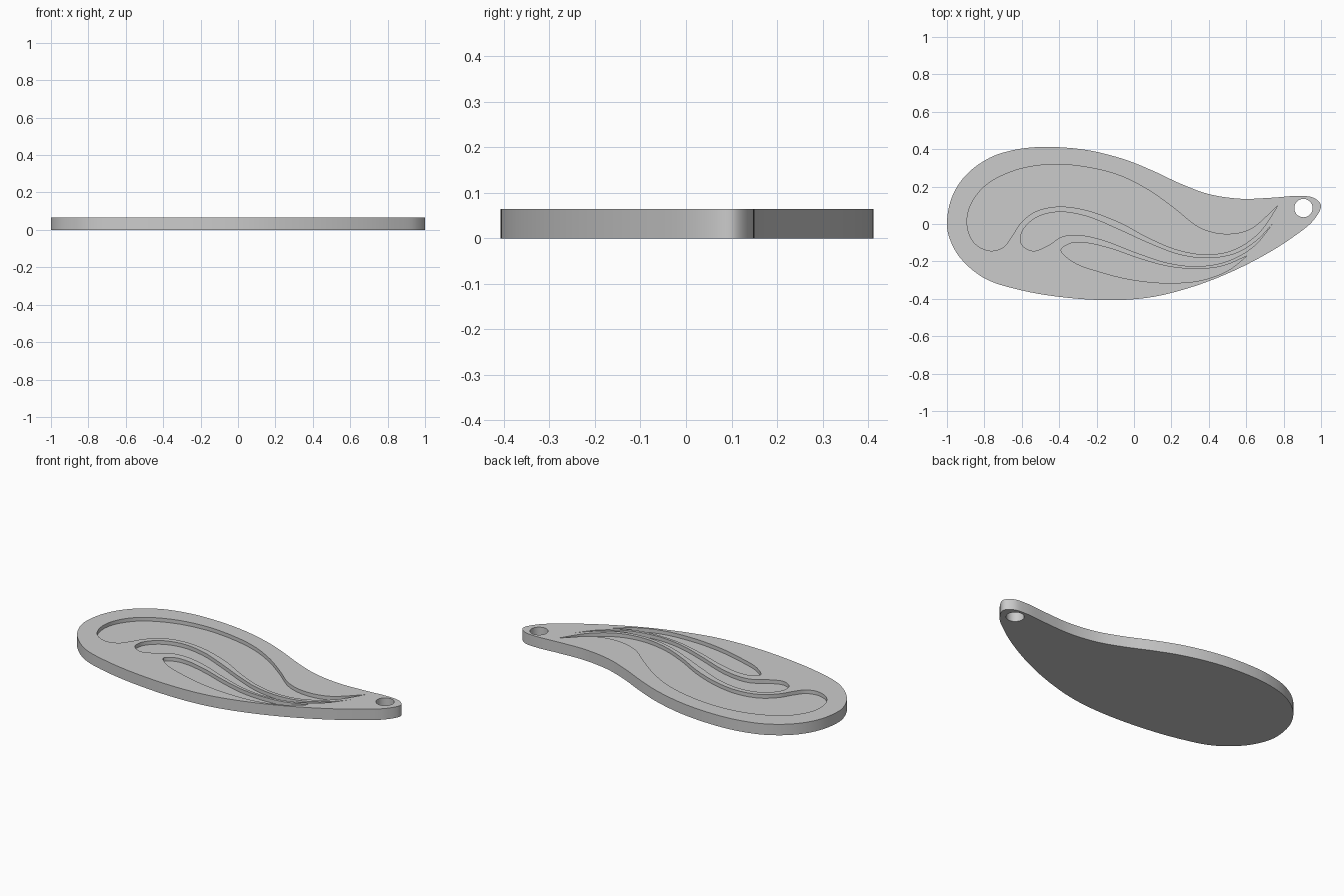
import bpy
import bmesh
import math
from mathutils import Vector

default_cube = bpy.data.objects.get("Cube")
if default_cube:
    bpy.data.objects.remove(default_cube, do_unlink=True)

THICKNESS = 0.065
RECESS_FLOOR = 0.043
STEPS = 7

grey = bpy.data.materials.new("plain grey")
grey.use_nodes = True
grey_colour = (0.6, 0.6, 0.6, 1)
grey.diffuse_color = grey_colour
grey.node_tree.nodes["Principled BSDF"].inputs["Base Color"].default_value = grey_colour


def smooth_loop(points, pointed=False):
    """Centripetal spline through points in hundredths; a pointed loop has a sharp corner at its first point."""
    pts = [Vector(p) / 100 for p in points]
    count = len(pts)
    result = []
    for i in range(count):
        b, c = pts[i], pts[(i + 1) % count]
        a, d = pts[i - 1], pts[(i + 2) % count]
        if pointed and i == 0:
            a = b + (b - c) * 0.5
        if pointed and i == count - 1:
            d = c + (c - b) * 0.5
        ab, bc, cd = (math.sqrt((q - p).length) for p, q in ((a, b), (b, c), (c, d)))
        start = (c - b) + bc * ((b - a) / ab - (c - a) / (ab + bc))
        end = (c - b) + bc * ((d - c) / cd - (d - b) / (bc + cd))
        for step in range(STEPS):
            t = step / STEPS
            s = 1 - t
            result.append(b * s * s * (1 + t + t) + c * t * t * (1 + s + s)
                          + start * t * s * s - end * t * t * s)
    return result


def make_slab(name, outline, bottom, top):
    """Extrude a flat outline between two heights."""
    bm = bmesh.new()
    base = bm.faces.new([bm.verts.new((p.x, p.y, bottom)) for p in outline])
    extruded = bmesh.ops.extrude_face_region(bm, geom=[base])["geom"]
    raised = [v for v in extruded if isinstance(v, bmesh.types.BMVert)]
    bmesh.ops.translate(bm, verts=raised, vec=(0, 0, top - bottom))
    bmesh.ops.recalc_face_normals(bm, faces=bm.faces)
    mesh = bpy.data.meshes.new(name)
    bm.to_mesh(mesh)
    bm.free()
    mesh.materials.append(grey)
    obj = bpy.data.objects.new(name, mesh)
    bpy.context.collection.objects.link(obj)
    return obj


def carve(target, name, outline, bottom):
    """Cut an outline into the target from above, down to the given height."""
    cutter = make_slab(name, outline, bottom, THICKNESS * 2)
    cutter.hide_render = True
    bpy.context.view_layer.objects.active = target
    cut = target.modifiers.new(name, "BOOLEAN")
    cut.operation = "DIFFERENCE"
    cut.solver = "EXACT"
    cut.object = cutter
    bpy.ops.object.modifier_apply(modifier=cut.name)
    bpy.data.objects.remove(cutter, do_unlink=True)


# Leaf-shaped plate
plate_outline = smooth_loop([
    (-100, 0), (-97.5, 14), (-90, 26), (-77, 35.5), (-62, 40), (-46, 41.2), (-25, 39.5),
    (-5, 34.5), (10, 28.5), (25, 21.5), (40, 16), (57, 13.5), (73, 14), (88, 15),
    (96, 14), (100, 10), (96, 2), (85, -7), (70, -16.5), (50, -26.5), (30, -34),
    (10, -39), (-10, -40.7), (-35, -39.5), (-60, -35.5), (-80, -29), (-93, -18), (-98.5, -8)])
plate = make_slab("leaf_plate", plate_outline, 0, THICKNESS)

# Upper, middle and lower recesses
upper_recess = smooth_loop([
    (77, 10), (62, -3), (48, -5.5), (35, -2), (22, 8), (8, 18), (-8, 26), (-26, 30.5),
    (-45, 31.8), (-64, 28.5), (-80, 20), (-88, 8.5), (-89, -2), (-85, -10.5), (-77, -14.3),
    (-70, -12.5), (-65.5, -7), (-61, 0), (-53, 6.5), (-41, 9.3), (-26, 7.5), (-8, 1),
    (8, -7.5), (24, -14), (40, -16.3), (54, -13.5), (67, -4.5)], True)
middle_recess = smooth_loop([
    (74, 0), (66, -8.5), (55, -15.5), (40, -18.3), (24, -16.3), (8, -10.3), (-8, -3),
    (-26, 4.3), (-41, 6.4), (-53, 3), (-60, -4.5), (-60, -11), (-54, -14.4), (-46, -11.5),
    (-38.5, -6.8), (-31, -5.8), (-18.5, -8), (3, -16), (19, -21), (35, -22.6),
    (51, -19.5), (64.5, -11.5)], True)
lower_recess = smooth_loop([
    (60.5, -17), (48, -22.3), (35, -24), (19, -22.8), (3, -18.5), (-13, -13), (-26.5, -10),
    (-34, -10.4), (-39, -14), (-32, -20.5), (-18.5, -25.5), (-2, -29.6), (16, -31.5),
    (35, -30.3), (50, -25)], True)
carve(plate, "upper_recess", upper_recess, RECESS_FLOOR)
carve(plate, "middle_recess", middle_recess, RECESS_FLOOR)
carve(plate, "lower_recess", lower_recess, RECESS_FLOOR)

# Hanging hole
hole_centre = Vector((0.906, 0.085))
sides = 48
hole = [hole_centre + 0.049 * Vector((math.cos(k * math.tau / sides), math.sin(k * math.tau / sides)))
        for k in range(sides)]
carve(plate, "hanging_hole", hole, -THICKNESS)

# Smooth walls with crisp rims
bpy.ops.object.select_all(action="DESELECT")
plate.select_set(True)
bpy.context.view_layer.objects.active = plate
bpy.ops.object.shade_smooth_by_angle(angle=math.radians(30))
